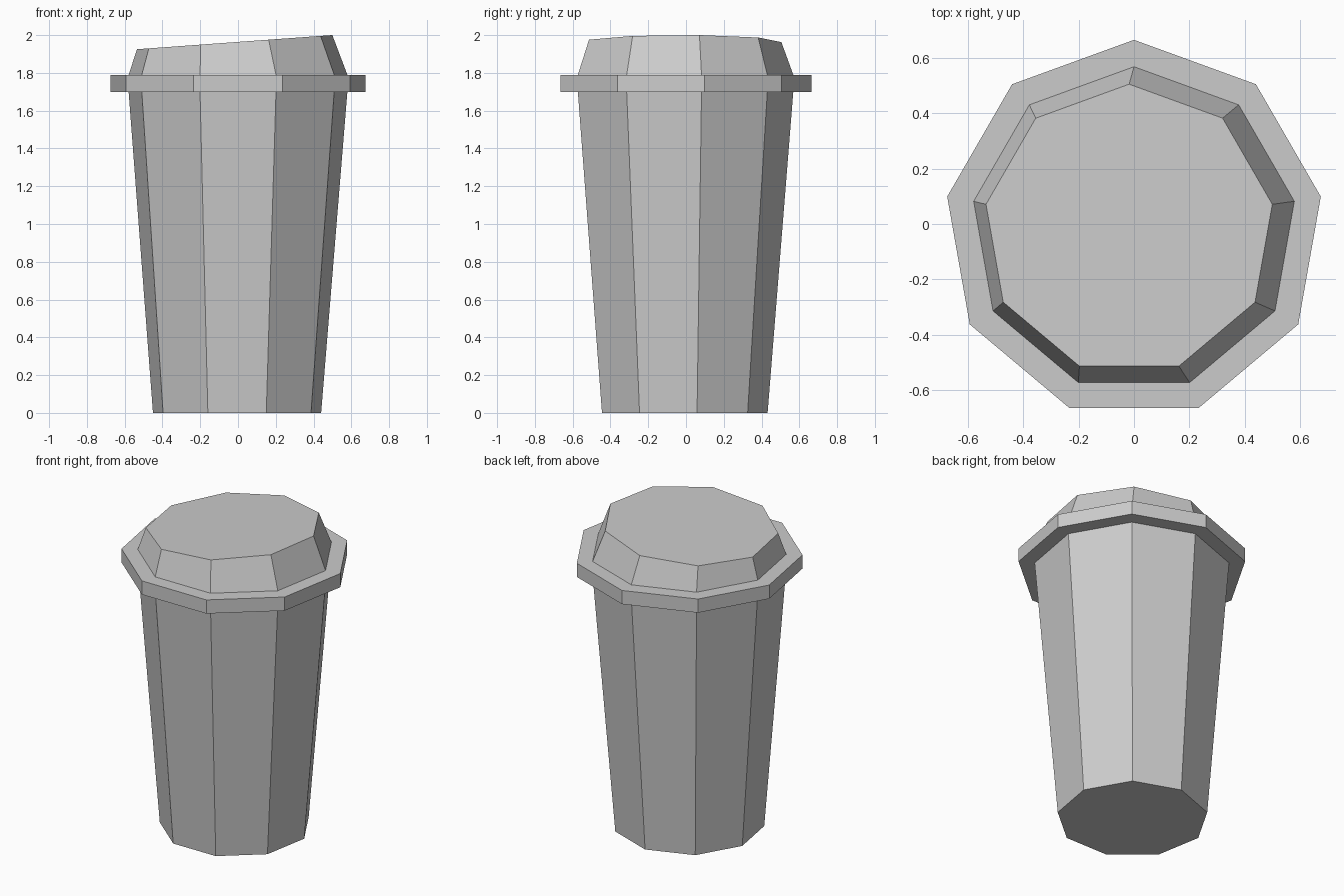
import bpy, bmesh
from math import cos, sin, pi

if "Cube" in bpy.data.objects:
    bpy.data.objects.remove(bpy.data.objects["Cube"])

SIDES = 9
CENTRE_Y = -0.02


def loft(name, rings, cap_bottom=False, cap_top=False):
    """Nine-sided loft; each ring is (radius, z, x offset, slope of z along x)."""
    bm = bmesh.new()
    loops = []
    for radius, z, dx, slope in rings:
        loop = []
        for i in range(SIDES):
            a = pi / 2 + 2 * pi * i / SIDES
            x = dx + radius * cos(a)
            loop.append(bm.verts.new((x, CENTRE_Y + radius * sin(a), z + slope * x)))
        loops.append(loop)
    for lo, hi in zip(loops, loops[1:]):
        for i in range(SIDES):
            j = (i + 1) % SIDES
            bm.faces.new((lo[i], lo[j], hi[j], hi[i]))
    if cap_bottom:
        bm.faces.new(loops[0][::-1])
    if cap_top:
        bm.faces.new(loops[-1])
    mesh = bpy.data.meshes.new(name)
    bm.to_mesh(mesh)
    bm.free()
    obj = bpy.data.objects.new(name, mesh)
    bpy.context.collection.objects.link(obj)
    return obj


# tapered cup body with closed base
loft("cup_body", [(0.452, 0, -0.005, 0), (0.588, 1.70, 0, 0)], cap_bottom=True)

# overhanging lid rim, a ring around the cup mouth
loft("lid_rim", [(0.588, 1.70, 0, 0), (0.685, 1.70, 0, 0),
                 (0.685, 1.79, 0, 0), (0.588, 1.79, 0, 0)])

# raised lid with sloping top
loft("lid_top", [(0.588, 1.79, 0, 0), (0.525, 1.964, -0.0175, 0.0725)], cap_top=True)
